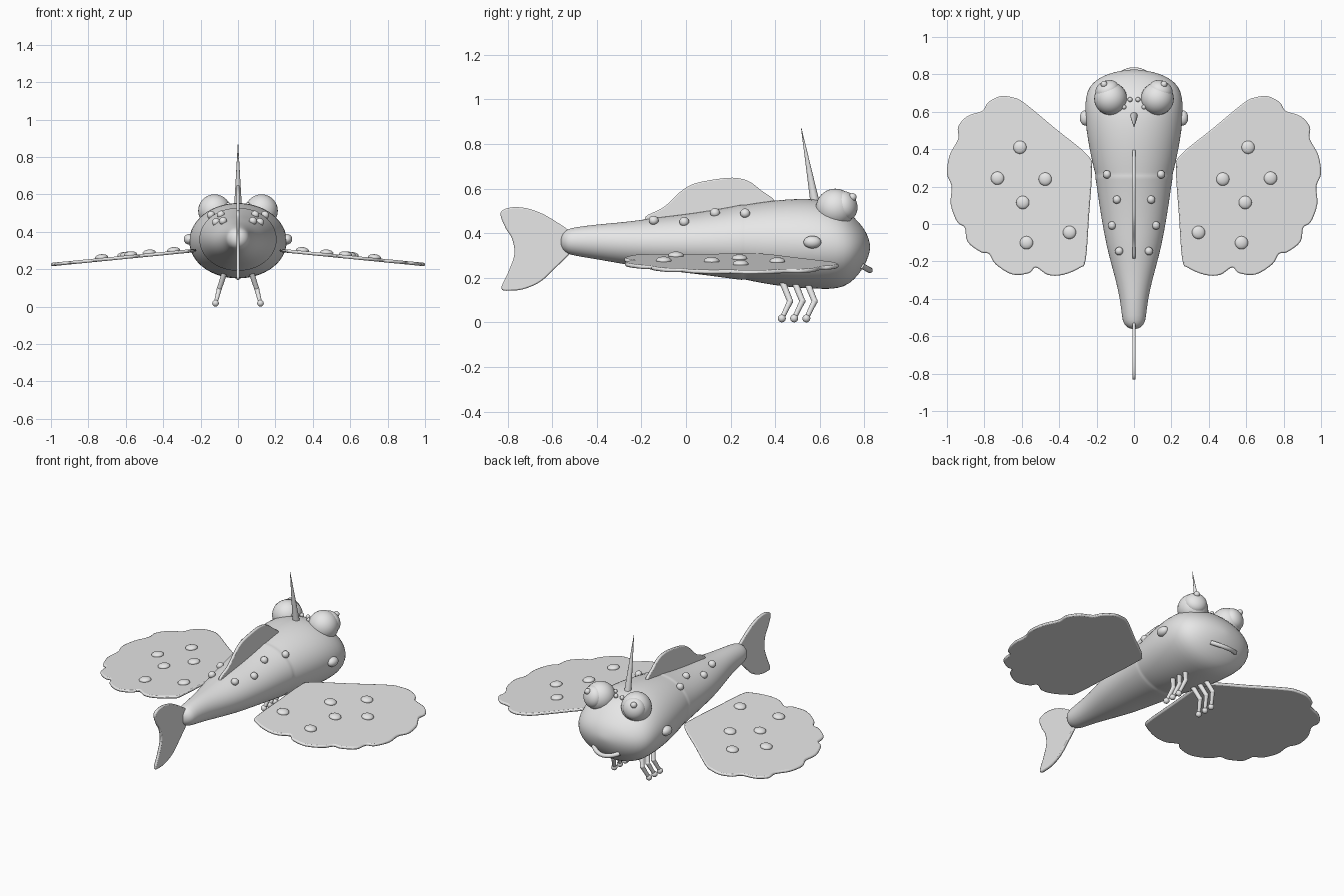
import bpy, bmesh, math
from mathutils import Vector, Matrix

if "Cube" in bpy.data.objects:
    bpy.data.objects.remove(bpy.data.objects["Cube"])

grey = bpy.data.materials.new("light_grey")
grey.diffuse_color = (0.8, 0.8, 0.8, 1)
grey.use_nodes = True
grey.node_tree.nodes["Principled BSDF"].inputs["Base Color"].default_value = grey.diffuse_color


def finish(name, bm, angle=40):
    bmesh.ops.recalc_face_normals(bm, faces=bm.faces)
    me = bpy.data.meshes.new(name)
    bm.to_mesh(me)
    bm.free()
    me.materials.append(grey)
    me.shade_smooth()
    me.set_sharp_from_angle(angle=math.radians(angle))
    ob = bpy.data.objects.new(name, me)
    bpy.context.collection.objects.link(ob)
    return ob


def ball(name, loc, size, axis=(0, 0, 1), seg=24):
    """Ellipsoid whose local z points along axis."""
    bm = bmesh.new()
    rot = Vector(axis).to_track_quat('Z', 'Y').to_matrix().to_4x4()
    m = Matrix.Translation(loc) @ rot @ Matrix.Diagonal((*size, 1))
    bmesh.ops.create_uvsphere(bm, u_segments=seg, v_segments=seg // 2, radius=1, matrix=m)
    return finish(name, bm, 180)


def rod(name, a, b, r1, r2, seg=16):
    a, b = Vector(a), Vector(b)
    bm = bmesh.new()
    rot = (b - a).to_track_quat('Z', 'Y').to_matrix().to_4x4()
    bmesh.ops.create_cone(bm, cap_ends=True, segments=seg, radius1=r1, radius2=r2,
                          depth=(b - a).length, matrix=Matrix.Translation((a + b) / 2) @ rot)
    return finish(name, bm)


def smooth_loop(pts, n=5):
    """Closed Catmull-Rom curve through the points."""
    out, k = [], len(pts)
    for i in range(k):
        p0, p1, p2, p3 = (Vector(pts[(i + j) % k]) for j in (-1, 0, 1, 2))
        for s in range(n):
            t = s / n
            out.append(0.5 * (2 * p1 + (p2 - p0) * t + (2 * p0 - 5 * p1 + 4 * p2 - p3) * t * t
                              + (3 * p1 - p0 - 3 * p2 + p3) * t ** 3))
    return out


def plate(name, outline, to3d, shift, bevel):
    bm = bmesh.new()
    shift = Vector(shift)
    f = bm.faces.new([bm.verts.new(Vector(to3d(*p)) - shift / 2) for p in outline])
    ext = bmesh.ops.extrude_face_region(bm, geom=[f])
    bmesh.ops.translate(bm, vec=shift, verts=[v for v in ext["geom"] if isinstance(v, bmesh.types.BMVert)])
    ob = finish(name, bm)
    mod = ob.modifiers.new("bevel", 'BEVEL')
    mod.width, mod.segments, mod.limit_method, mod.angle_limit = bevel, 2, 'ANGLE', math.radians(50)
    return ob


# Body: elliptical rings (y, half width, low z, high z)
rings = [(-.562, .012, .348, .376), (-.553, .037, .325, .402), (-.53, .057, .307, .419),
         (-.5, .064, .299, .427), (-.4, .075, .283, .440), (-.3, .098, .265, .448),
         (-.2, .126, .248, .460), (-.1, .151, .233, .475), (0, .169, .222, .486),
         (.1, .186, .210, .501), (.23, .204, .192, .524), (.25, .209, .189, .530),
         (.265, .206, .193, .527), (.285, .214, .186, .532), (.4, .239, .165, .549),
         (.5, .256, .154, .556), (.6, .264, .149, .554), (.68, .260, .149, .532),
         (.735, .240, .172, .492), (.775, .198, .215, .450), (.803, .140, .258, .416),
         (.82, .070, .300, .376), (.826, .012, .330, .346)]
bm = bmesh.new()
N = 32
loops = []
for y, w, lo, hi in rings:
    loops.append([bm.verts.new((w * math.cos(2 * math.pi * i / N), y,
                                (lo + hi) / 2 + (hi - lo) / 2 * math.sin(2 * math.pi * i / N)))
                  for i in range(N)])
for a, b in zip(loops, loops[1:]):
    for i in range(N):
        bm.faces.new((a[i], a[(i + 1) % N], b[(i + 1) % N], b[i]))
bm.faces.new(loops[0])
bm.faces.new(loops[-1])
body = finish("body", bm, 180)
body.modifiers.new("smooth", 'SUBSURF').levels = 1
body.modifiers["smooth"].render_levels = 1

# Tail fin and back fin: thin upright plates in the y-z plane
tail = [(-.832, .49), (-.79, .515), (-.72, .513), (-.65, .49), (-.58, .45), (-.51, .40), (-.49, .36),
        (-.51, .32), (-.58, .25), (-.65, .185), (-.72, .152), (-.78, .143), (-.828, .152),
        (-.795, .23), (-.77, .305), (-.78, .375), (-.81, .425)]
back = [(-.18, .475), (-.1, .517), (-.03, .582), (.03, .62), (.12, .640), (.21, .649), (.28, .634),
        (.34, .59), (.395, .548), (.38, .51), (.2, .48), (0, .45), (-.16, .44)]
for name, pts in (("tail_fin", tail), ("back_fin", back)):
    plate(name, smooth_loop(pts), lambda u, v: (-.009, u, v), (.018, 0, 0), .006).location.x = .009

# Scalloped wings with flat round studs
wing = [(.245, .365), (.42, .51), (.59, .65), (.65, .677), (.715, .683), (.78, .65), (.81, .605), (.89, .577),
        (.94, .52), (.94, .455), (.985, .37), (1.0, .27), (.975, .20), (.98, .105), (.945, .01),
        (.905, -.02), (.89, -.095), (.82, -.15), (.775, -.16), (.74, -.215), (.65, -.27),
        (.56, -.262), (.525, -.232), (.46, -.272), (.38, -.272), (.29, -.235), (.258, -.19),
        (.24, .05), (.225, .28)]
studs = [(.61, .41), (.73, .245), (.475, .24), (.595, .115), (.345, -.045), (.575, -.1)]


def wing_z(x):
    return .298 - .098 * (x - .25)


for s, side in ((1, "right"), (-1, "left")):
    plate(side + "_wing", smooth_loop(wing, 4),
          lambda u, v: (s * u, v, wing_z(u)), (0, 0, .018), .007)
    for i, (x, y) in enumerate(studs):
        ball(f"{side}_wing_stud_{i}", (s * x, y, wing_z(x) + .012), (.035, .035, .017), (s * .1, 0, 1))

    # Spots along the back
    for i, (x, y, z) in enumerate([(.145, .265, .49), (.092, .13, .492), (.118, -.008, .452), (.08, -.145, .458)]):
        ball(f"{side}_back_spot_{i}", (s * x, y, z), (.022, .022, .02), (s * x, 0, .12))

    # Eyes with raised pupil and glint
    ball(side + "_eye", (s * .125, .67, .512), (.088, .088, .088), seg=32)
    look = (s * .35, .9, .25)
    ball(side + "_pupil", (s * .143, .718, .524), (.065, .065, .048), look, 32)
    ball(side + "_glint", (s * .16, .747, .562), (.018, .018, .018))

    # Brow dots and cheeks
    ball(side + "_brow_dot_inner", (s * .021, .665, .54), (.013, .013, .013))
    ball(side + "_brow_dot_outer", (s * .053, .625, .545), (.012, .012, .012))
    ball(side + "_cheek", (s * .262, .567, .36), (.028, .04, .028))

    # Three bent legs with ball feet
    for i in range(3):
        y = .43 + .055 * i
        hip, knee, foot = (s * .066, y - .005, .2), (s * .1, y + .037, .095), (s * .12, y, .018)
        rod(f"{side}_upper_leg_{i}", hip, knee, .015, .013)
        rod(f"{side}_lower_leg_{i}", knee, foot, .013, .010)
        ball(f"{side}_knee_{i}", knee, (.014,) * 3, seg=16)
        ball(f"{side}_foot_{i}", foot, (.018,) * 3, seg=16)

# Horn
rod("horn", (0, .58, .53), (0, .517, .872), .021, .001, 24)

# Smiling mouth bar
mouth = bpy.data.curves.new("mouth", 'CURVE')
mouth.dimensions = '3D'
mouth.bevel_depth, mouth.bevel_resolution, mouth.use_fill_caps = .013, 3, True
sp = mouth.splines.new('POLY')
sp.points.add(10)
for i, p in enumerate(sp.points):
    x = -.09 + .018 * i
    p.co = (x, .825 - 4.6 * x * x, .234 + 2.5 * x * x, 1)
mouth.materials.append(grey)
bpy.context.collection.objects.link(bpy.data.objects.new("mouth", mouth))
